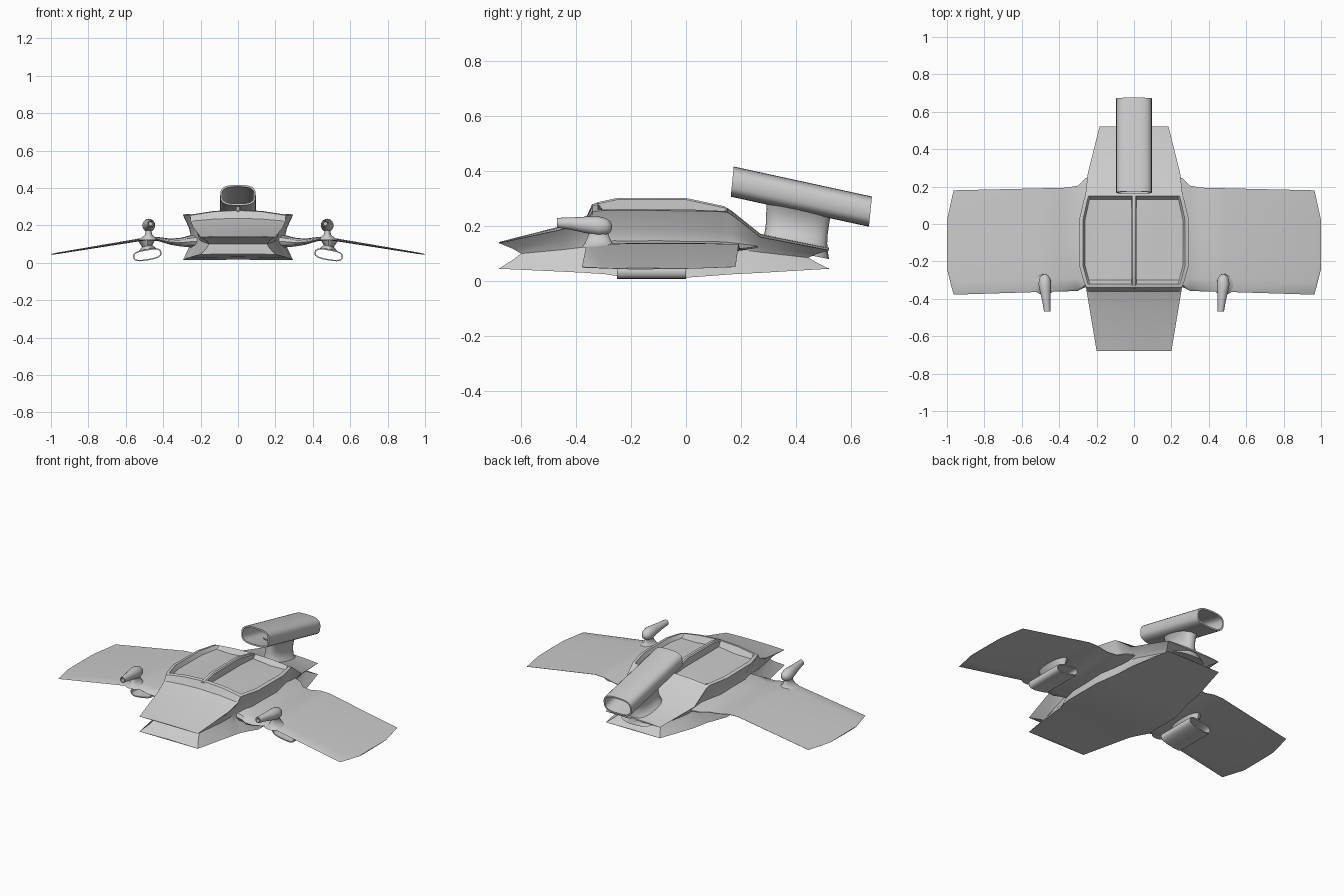
import bpy, bmesh, math
from mathutils import Vector

if "Cube" in bpy.data.objects:
    bpy.data.objects.remove(bpy.data.objects["Cube"])

X, Y, Z = Vector((1, 0, 0)), Vector((0, 1, 0)), Vector((0, 0, 1))


def loft(name, rings, closed=True, caps=True, mirror=True, merge=False, angle=35):
    """Skin a list of equal-length point rings."""
    bm = bmesh.new()
    vs = [[bm.verts.new(p) for p in r] for r in rings]
    n = len(rings[0])
    for a, b in zip(vs, vs[1:]):
        for i in range(n if closed else n - 1):
            j = (i + 1) % n
            bm.faces.new((a[i], a[j], b[j], b[i]))
    if caps:
        bm.faces.new(vs[0])
        bm.faces.new(vs[-1])
    bmesh.ops.remove_doubles(bm, verts=bm.verts, dist=0.0005)
    bmesh.ops.dissolve_degenerate(bm, edges=bm.edges, dist=0.0005)
    if merge:
        geom = bm.verts[:] + bm.edges[:] + bm.faces[:]
        bmesh.ops.mirror(bm, geom=geom, axis='X', merge_dist=0.0005)
    bmesh.ops.recalc_face_normals(bm, faces=bm.faces)
    me = bpy.data.meshes.new(name)
    bm.to_mesh(me)
    bm.free()
    ob = bpy.data.objects.new(name, me)
    bpy.context.collection.objects.link(ob)
    if mirror:
        ob.modifiers.new("mirror", 'MIRROR').use_mirror_merge = False
    bpy.ops.object.select_all(action='DESELECT')
    ob.select_set(True)
    bpy.context.view_layer.objects.active = ob
    bpy.ops.object.shade_smooth_by_angle(angle=math.radians(angle))
    return ob


def oval(c, u, v, a, b, power=2.0, n=24):
    """Superellipse ring around c in the plane of u and v."""
    pts = []
    for i in range(n):
        t = 2 * math.pi * i / n
        s = [math.copysign(abs(f) ** (2 / power), f) for f in (math.cos(t), math.sin(t))]
        pts.append(Vector(c) + u * (a * s[0]) + v * (b * s[1]))
    return pts


def tube(name, c0, c1, u, v, a, b, wall, power, mirror=True):
    """Open-ended hollow tube with a thin wall."""
    ends = [(c0, 0), (c1, 0), (c1, wall), (c0, wall), (c0, 0)]
    return loft(name, [oval(c, u, v, a - w, b - w, power) for c, w in ends],
                caps=False, mirror=mirror)


# Hull: y, half width, bottom z, waist z, upper lip z, roof centre z, roof dish depth
stations = [
    (-.68, .200, .045, .100, .138, .142, 0),
    (-.44, .240, .034, .115, .190, .203, 0),
    (-.36, .253, .030, .125, .222, .238, 0),
    (-.34, .256, .028, .130, .252, .280, 0),
    (-.32, .264, .027, .130, .255, .284, 0),
    (-.30, .271, .026, .130, .256, .285, .040),
    (-.22, .294, .014, .130, .257, .288, .045),
    (.02, .294, .014, .125, .255, .288, .045),
    (.13, .268, .022, .120, .252, .272, .035),
    (.15, .262, .024, .120, .250, .266, 0),
    (.17, .258, .025, .118, .238, .252, 0),
    (.27, .247, .030, .105, .160, .172, 0),
    (.52, .185, .045, .085, .112, .122, 0),
]
rings = []
for y, w, zb, zw, zt, zc, d in stations:
    yw = {-.68: -.60, .52: .445}.get(y, y)   # forked nose and tail
    ww = w - .045
    rings.append([Vector(p) for p in (
        (0, y, zb + .003), (w, y, zb),
        (ww + .013, yw + (y - yw) * .35, zb + (zw - zb) * .6), (ww, yw, zw),
        (ww + .012, yw + (y - yw) * .35, zw + (zt - zw) * .45), (w, y, zt),
        (w * .93, y, zt + (zc - zt) * .15), (w * .89, y, zt + (zc - zt) * .2 - d * .6),
        (w * .5, y, zt + (zc - zt) * .75 - d), (0, y, zc - d * .75))])
flat = lambda r: [Vector((0, p.y, p.z)) for p in r]
loft("hull", [flat(rings[0])] + rings + [flat(rings[-1])],
     closed=False, caps=False, mirror=False, merge=True, angle=32)

# Canopy spine
spine = [(-.345, .275), (-.32, .287), (-.25, .302), (0, .302), (.14, .272), (.19, .235)]
loft("canopy_spine", [[(-.014, y, z - .07), (-.014, y, z - .006), (-.008, y, z),
                       (.008, y, z), (.014, y, z - .006), (.014, y, z - .07)]
                      for y, z in spine], mirror=False)

# Wings: x, leading y, trailing y, z, half thickness
wing = [(.21, -.33, .26, .118, .036), (.26, -.338, .245, .115, .030),
        (.30, -.357, .205, .111, .023), (.36, -.360, .194, .113, .015),
        (.43, -.362, .193, .128, .010), (.49, -.363, .191, .129, .007),
        (.965, -.378, .18, .051, .004), (1.0, -.24, .02, .045, .002)]
profile = [(0, 0), (.02, .6), (.12, 1), (.4, 1), (.75, .7), (1, .1),
           (1, -.1), (.75, -.7), (.4, -1), (.12, -1), (.02, -.6)]
loft("wing", [[(x, a + (b - a) * s, z + t * h + .012 * (s - .3) * (1 - x)) for s, h in profile]
              for x, a, b, z, t in wing], angle=40)

# Wing guns: x, y, z, radius, the last rings form the hollow muzzle
gun = [(.476, -.268, .197, .004), (.477, -.274, .197, .018), (.477, -.29, .198, .029),
       (.477, -.32, .200, .034), (.474, -.36, .204, .029), (.468, -.42, .209, .021),
       (.464, -.468, .212, .017), (.464, -.468, .212, .012), (.468, -.43, .209, .010)]
loft("wing_gun", [oval((x, y, z), X, Z, r, r * 1.05, n=20) for x, y, z, r in gun])
mount = [(.122, .062, .062), (.135, .036, .052), (.15, .020, .044), (.17, .015, .036), (.195, .017, .032)]
loft("gun_mount", [oval((.478, -.318, z), X, Y, a, b, n=20) for z, a, b in mount], angle=50)

# Intakes hung under the wings, tilted with the wing slope
tilt = math.radians(-10)
u = Vector((math.cos(tilt), 0, math.sin(tilt)))
v = Vector((-math.sin(tilt), 0, math.cos(tilt)))
tube("intake", (.485, -.25, .043), (.485, 0, .043), u, v, .077, .030, .007, 2.8)
loft("intake_mount", [oval((.485, -.125, z), u, Y, a, b)
                      for z, a, b in ((.066, .05, .115), (.09, .028, .10), (.126, .05, .115))])

# Top engine: sheared, rear-sloping tube on a flared pylon
shear = Vector((0, .1, .995))
tube("engine", (0, .168, .3615), (0, .67, .2525), X, shear, .095, .055, .009, 3.0, mirror=False)
pylon = [(.11, .13, .125), (.135, .085, .118), (.165, .052, .113),
         (.20, .042, .112), (.24, .048, .115), (.272, .07, .118)]
loft("engine_pylon", [oval((0, .395 + (z - .11) * .09, z - (0 if z > .2 else .005)), X,
                           Vector((0, 1, -.2)), a, b, 2.5)
                      for z, a, b in pylon], mirror=False, angle=50)
